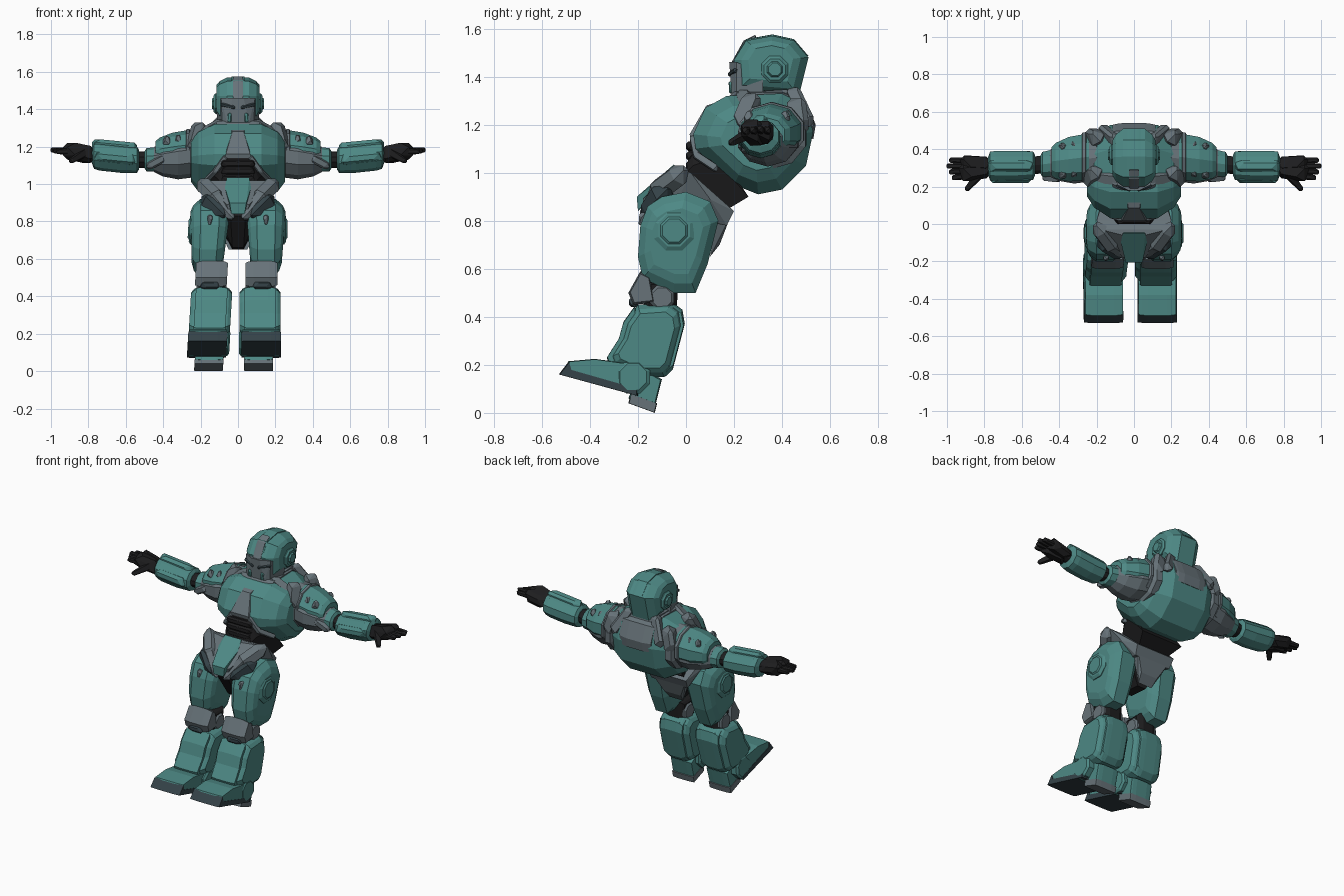
import bpy
import bmesh
from math import cos, sin, pi
from mathutils import Vector

default_cube = bpy.data.objects.get("Cube")
if default_cube:
    bpy.data.objects.remove(default_cube, do_unlink=True)


def make_material(name, red, green, blue):
    material = bpy.data.materials.new(name)
    material.use_nodes = True
    colour = (red, green, blue, 1)
    material.diffuse_color = colour
    shader = material.node_tree.nodes["Principled BSDF"]
    shader.inputs["Base Color"].default_value = colour
    shader.inputs["Roughness"].default_value = .7
    return material


teal = make_material("teal armour", .075, .25, .235)
grey = make_material("grey metal", .135, .17, .19)
slate = make_material("dark slate", .035, .055, .065)
black = make_material("black joint", .013, .013, .014)


def finish(name, bm, material, pair):
    """Turn a bmesh into one central object, or a left and a right object."""
    bmesh.ops.recalc_face_normals(bm, faces=bm.faces)
    bmesh.ops.dissolve_limit(bm, angle_limit=.03, verts=bm.verts, edges=bm.edges)
    sides = (("left_", 1), ("right_", -1)) if pair else (("", 1),)
    for prefix, sign in sides:
        copy = bm.copy()
        for vert in copy.verts:
            vert.co.x *= sign
            # The right leg stands a little further out towards the foot
            if pair and sign < 0:
                vert.co.x -= max(0, .8 - vert.co.z) * .06
        bmesh.ops.recalc_face_normals(copy, faces=copy.faces)
        mesh = bpy.data.meshes.new(prefix + name)
        copy.to_mesh(mesh)
        copy.free()
        mesh.materials.append(material)
        part = bpy.data.objects.new(prefix + name, mesh)
        bpy.context.collection.objects.link(part)
    bm.free()


def hull(name, material, points, central=True):
    """Faceted block around corner points, mirrored across the middle if central."""
    bm = bmesh.new()
    for x, y, z in points:
        bm.verts.new((x, y, z))
        if central:
            bm.verts.new((-x, y, z))
    bmesh.ops.convex_hull(bm, input=bm.verts[:])
    loose = [vert for vert in bm.verts if not vert.link_faces]
    bmesh.ops.delete(bm, geom=loose, context="VERTS")
    finish(name, bm, material, pair=not central)


def bar(name, material, start, end, width, taper=1):
    """Pair of tapered bars, each joining two small chamfered blocks."""
    corners = []
    for point, size in ((start, width), (end, width * taper)):
        for axis in range(3):
            for near in (-size, size):
                for far in (-size, size):
                    offset = Vector((near, near, near)) / 2
                    offset[axis] = far
                    corners.append(Vector(point) + offset)
    hull(name, material, corners, central=False)


def skin(name, material, rings, pair):
    """Bridge equal rings of points and cap both ends."""
    bm = bmesh.new()
    loops = [[bm.verts.new(point) for point in ring] for ring in rings]
    for first, second in zip(loops, loops[1:]):
        for i in range(len(first)):
            bm.faces.new((first[i - 1], first[i], second[i], second[i - 1]))
    bm.faces.new(loops[0])
    bm.faces.new(loops[-1])
    finish(name, bm, material, pair)


def slab(name, material, profile, half_width, edge=.65, middle=0, taper=1):
    """Side profile widened along x, shrinking to the edge scale at both ends."""
    centre = sum((Vector(point) for point in profile), Vector((0, 0))) / len(profile)
    low = min(z for y, z in profile)
    high = max(z for y, z in profile)
    layers = [(1, edge), (.85, (1 + edge) / 2), (.5, 1)]
    layers = [(-x, scale) for x, scale in layers] + layers[::-1]
    rings = []
    for x, scale in layers:
        ring = []
        for point in profile:
            narrowing = taper + (1 - taper) * (point[1] - low) / (high - low)
            spot = centre + (Vector(point) - centre) * scale
            ring.append((middle + x * half_width * narrowing, spot.x, spot.y))
        rings.append(ring)
    skin(name, material, rings, pair=middle > 0)


def circle(x, y, z, depth, height, sides):
    angles = [(i + .5) * 2 * pi / sides for i in range(sides)]
    return [(x, y + depth * cos(a), z + height * sin(a)) for a in angles]


def disc(name, material, inner, outer, y, z, radius):
    """Pair of eight-sided discs facing sideways, with a chamfered rim."""
    steps = ((inner, .8), (inner + .01, 1), (outer - .01, 1), (outer, .8))
    rings = [circle(x, y, z, radius * s, radius * s, sides=8) for x, s in steps]
    skin(name, material, rings, pair=True)


def arm_point(x, forward=0, up=0):
    """Point on the gently curved centre line of the arm."""
    return x, max(.31, .38 - x / 8) - forward, 1.13 + .3 * (x - .5) ** 2 + up


def sleeve(name, material, *steps, forward=0, up=0):
    """Faceted sleeve on the arm line; each step is (x, radius)."""
    rings = [circle(*arm_point(x, forward, up), r, r * .88, sides=10) for x, r in steps]
    skin(name, material, rings, pair=True)


# Helmet with crest, face mask and ear discs
helmet = [(.21, 1.34), (.2, 1.47), (.25, 1.55), (.36, 1.57), (.45, 1.55), (.51, 1.48), (.47, 1.32)]
slab("helmet", teal, helmet, half_width=.115, edge=.6)
crest = [(y, z + .006) for y, z in helmet if z > 1.4]
slab("helmet_crest", teal, crest, half_width=.035, edge=.98)
slab("crest_front", grey, [(.19, 1.46), (.24, 1.55), (.29, 1.575), (.3, 1.46)], half_width=.028, edge=.95)
hull("face_mask", grey, [(.06, .19, 1.33), (.05, .2, 1.3), (.03, .18, 1.46), (.09, .21, 1.46),
                         (.085, .21, 1.34), (.11, .32, 1.32), (.117, .32, 1.42), (.06, .3, 1.3)])
bar("eye_slit", slate, (.025, .184, 1.41), (.085, .205, 1.425), width=.009)
bar("cheek_plate", teal, (.045, .19, 1.34), (.045, .188, 1.37), width=.01)
disc("ear_disc", teal, .08, .13, y=.37, z=1.43, radius=.06)
disc("ear_hub", teal, .1, .14, y=.37, z=1.43, radius=.035)
slab("jaw_guard", grey, [(.3, 1.34), (.46, 1.35), (.47, 1.31), (.3, 1.31)], half_width=.1, edge=.95)
slab("neck", black, [(.24, 1.25), (.24, 1.33), (.44, 1.33), (.44, 1.25)], half_width=.08)

# Chest shell, collar harness and abdomen
slab("chest", teal, [(.17, 1.32), (.08, 1.27), (.03, 1.16), (.04, 1.1), (.2, .95), (.3, .91),
                     (.4, .93), (.5, 1.03), (.53, 1.17), (.5, 1.28), (.4, 1.33)],
     half_width=.25, edge=.55)
slab("collar", grey, [(.16, 1.3), (.2, 1.34), (.4, 1.34), (.5, 1.3), (.54, 1.2), (.53, 1.14), (.4, 1.2)],
     half_width=.115, edge=.93)
bar("collar_side", grey, (.1, .45, 1.325), (.16, .5, 1.22), width=.03)
bar("collar_wing", grey, (.1, .24, 1.315), (.18, .25, 1.27), width=.03)
hull("chest_panel", grey, [(.03, .085, 1.28), (.065, .015, 1.16), (.07, .02, 1.14), (.05, .1, 1.14), (.04, .15, 1.3)])
hull("abdomen", black, [(.065, .024, 1.14), (.11, .03, 1.03), (.09, 0, 1), (.15, .12, 1.06),
                        (.15, .26, .9), (.1, .16, .84), (.1, .1, 1.14)])
for row in range(3):
    height = 1.03 + row * .04
    bar("abdomen_rib", black, (0, .02, height), (.07, .02, height), width=.02)
bar("chest_rim", grey, (.07, .03, 1.14), (.12, .045, 1.07), width=.014)
bar("lower_chest_rim", grey, (.12, .045, 1.07), (.17, .12, 1.02), width=.014)

# Pelvis with crotch, front plate, tail plate and wings
hull("pelvis", grey, [(.06, -.18, .89), (.05, -.17, .84), (.06, -.06, 1.02), (.18, -.03, 1.02),
                      (.2, .02, 1), (.18, .1, .89), (.14, .2, .84), (.13, .17, .78), (.12, -.05, .86)])
hull("crotch", black, [(.14, -.11, .93), (.04, -.17, .83), (.03, -.06, .66), (.03, .07, .65), (.12, .1, .82)])
hull("tail_plate", grey, [(.13, .19, .83), (.05, .1, .65), (.12, .13, .82), (.06, .14, .7)])
hull("front_plate", teal, [(.06, -.05, 1.035), (.07, -.1, .98), (.045, -.205, .9), (.035, -.2, .84), (.05, -.04, 1)])
bar("hip_wing", grey, (.18, -.03, .99), (.12, -.11, .93), width=.04)
bar("hip_wing_tip", grey, (.12, -.11, .93), (.04, -.17, .83), width=.035, taper=.6)
bar("hip_flank", slate, (.15, -.1, .91), (.09, -.155, .85), width=.045, taper=.7)

# Thighs with hip discs
slab("thigh", teal, [(-.16, .86), (-.1, .9), (0, .92), (.1, .88), (.135, .8), (.09, .62),
                     (.04, .5), (-.05, .5), (-.18, .56), (-.2, .65), (-.19, .78)],
     half_width=.105, middle=.15, taper=.8)
disc("hip_disc", teal, .19, .257, y=-.05, z=.76, radius=.09)
disc("hip_hub", teal, .24, .264, y=-.05, z=.76, radius=.065)
bar("thigh_latch", grey, (.15, -.18, .82), (.15, -.19, .79), width=.014, taper=.5)

# Knees
slab("knee_core", black, [(-.17, .56), (-.03, .56), (-.04, .42), (-.18, .42)], half_width=.07, middle=.12)
disc("knee_joint", grey, .04, .2, y=-.1, z=.48, radius=.055)
slab("knee_pad", grey, [(-.24, .5), (-.19, .59), (-.15, .57), (-.13, .46), (-.22, .45)],
     half_width=.085, edge=.85, middle=.125)
bar("knee_inset", slate, (.1, -.218, .46), (.16, -.218, .46), width=.02)

# Shins, with guard and calf plates following the shin's own outline
shin = [(-.2, .45), (-.06, .46), (-.02, .43), (-.01, .37), (-.06, .18), (-.09, .15),
        (-.2, .15), (-.31, .2), (-.32, .23), (-.27, .31), (-.25, .38)]
slab("shin", teal, shin, half_width=.11, edge=.75, middle=.118)
guard = [(y - .01, z) for y, z in shin if y <= -.2]
slab("shin_guard", teal, guard, half_width=.085, edge=.95, middle=.118)
calf = [(y + .005, z) for y, z in shin if y > -.1]
slab("calf", teal, calf, half_width=.08, edge=.85, middle=.118)

# Ankles, boots and heels
disc("ankle_disc", teal, .005, .23, y=-.22, z=.15, radius=.075)
slab("boot", teal, [(-.49, .215), (-.38, .225), (-.2, .2), (-.2, .09), (-.51, .17)],
     half_width=.1, edge=.95, middle=.125, taper=1.05)
slab("sole", slate, [(-.49, .212), (-.53, .16), (-.2, .07), (-.2, .1), (-.48, .18)],
     half_width=.105, edge=.97, middle=.125)
slab("heel", teal, [(-.24, .06), (-.13, .02), (-.1, .14), (-.19, .19)], half_width=.075, edge=.9, middle=.11)
slab("heel_pad", grey, [(-.24, .04), (-.13, 0), (-.12, .04), (-.23, .08)], half_width=.077, edge=.95, middle=.11)

# Shoulders and upper arms: teal caps sit high over grey undersleeves
sleeve("shoulder_ring", grey, (.19, .13), (.2, .155), (.24, .155), (.26, .12))
bar("shoulder_strap", grey, (.21, .27, 1.29), (.23, .24, 1.22), width=.04)
bar("rear_strap", grey, (.2, .46, 1.27), (.22, .47, 1.2), width=.04)
sleeve("undersleeve", grey, (.24, .13), (.32, .13), (.4, .105), (.45, .075))
sleeve("shoulder_cap", teal, (.24, .125), (.27, .13), (.35, .125), (.42, .1), (.44, .08), forward=-.01, up=.028)
sleeve("shoulder_trim", grey, (.25, .12), (.26, .14), (.275, .14), (.285, .12), forward=-.01, up=.025)
for forward in (-.08, .07):
    for reach in (.32, .38):
        bar("shoulder_bolt", grey, arm_point(reach, forward, .09), arm_point(reach, forward, .11), width=.02, taper=.6)
sleeve("upper_arm", teal, (.4, .08), (.49, .07), (.5, .05))
bar("arm_strap", grey, arm_point(.41, .085), arm_point(.47, .07, -.03), width=.02)

# Forearms
sleeve("elbow", black, (.48, .05), (.56, .05))
sleeve("forearm", teal, (.53, .06), (.54, .08), (.63, .085), (.74, .085), (.77, .08), (.78, .05))
bar("forearm_ridge", teal, arm_point(.57, 0, .06), arm_point(.75, 0, .06), width=.03)
bar("forearm_panel", teal, arm_point(.58, .06), arm_point(.74, .06), width=.03)

# Gloves
sleeve("wrist", black, (.77, .045), (.82, .045))
bar("palm_edge", black, arm_point(.81, -.01), arm_point(.89, -.015), width=.04)
bar("palm", black, arm_point(.81, .02), arm_point(.89, .035), width=.045)
for finger in range(4):
    spread = (finger - 1) * .026
    reach = .99 - abs(finger - 1) * .015
    bar("finger", black, arm_point(.89, spread), arm_point(reach, spread * 1.2, -.02), width=.018, taper=.75)
bar("thumb", black, arm_point(.83, .05), arm_point(.89, .12, -.05), width=.022, taper=.6)
